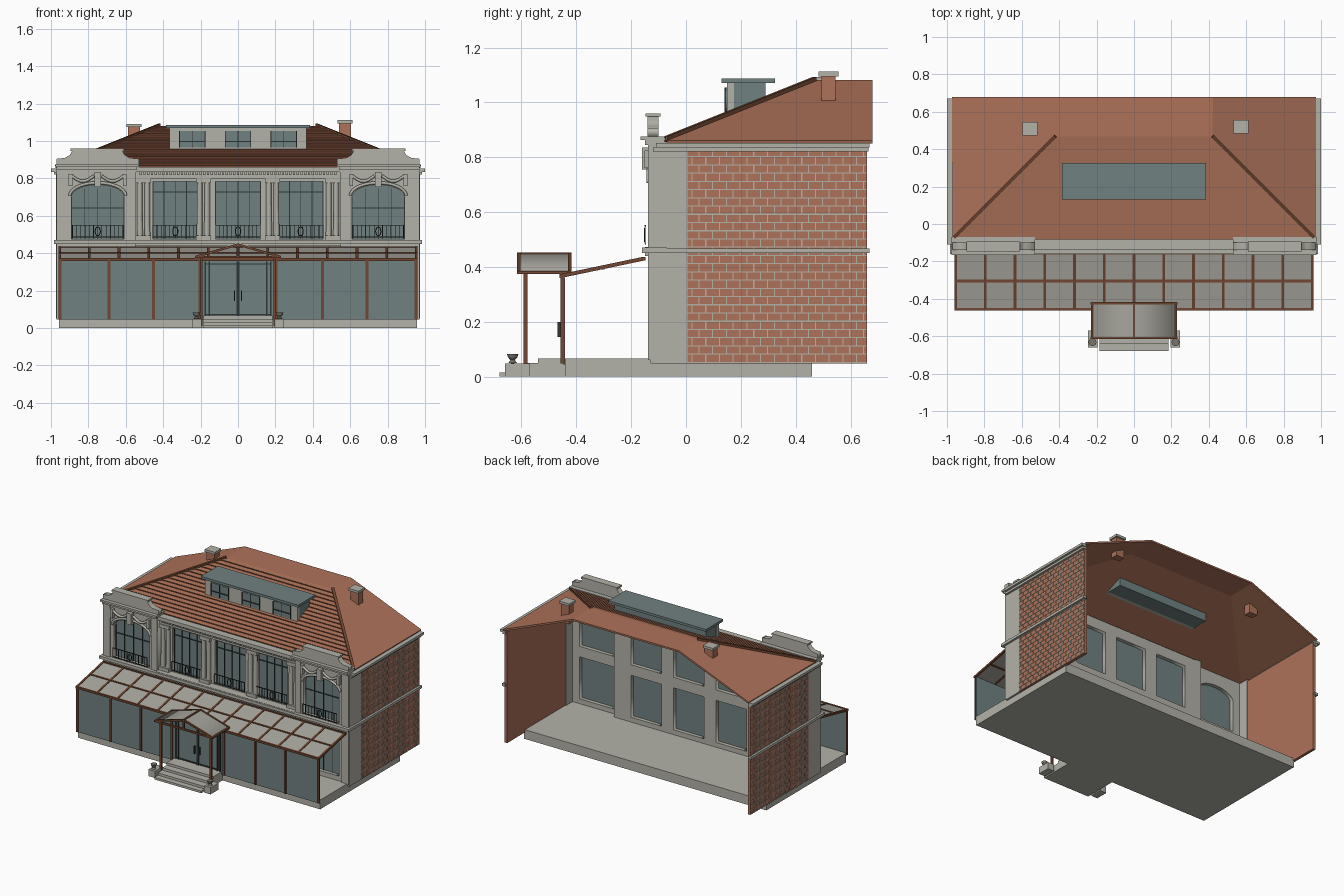
import bpy, bmesh, math
from mathutils import Vector, Matrix

if "Cube" in bpy.data.objects:
    bpy.data.objects.remove(bpy.data.objects["Cube"])


def material(name, *rgb):
    colour = [(c / 255) ** 2.2 for c in rgb] + [1]
    m = bpy.data.materials.new(name)
    m.use_nodes = True
    m.diffuse_color = colour
    m.node_tree.nodes["Principled BSDF"].inputs["Base Color"].default_value = colour
    return m


stone = material("pale stone", 178, 177, 167)
brick = material("terracotta", 172, 114, 90)
tile = material("dark terracotta", 146, 88, 68)
wood = material("brown wood", 112, 72, 52)
glass = material("grey glass", 112, 128, 128)
metal = material("dark metal", 50, 56, 56)
canopy_glass = material("canopy panel", 166, 164, 156)
urn_stone = material("weathered stone", 120, 116, 108)


def finish(name, mesh, mat, mirror=False):
    mesh.materials.clear()
    mesh.materials.append(mat)
    obj = bpy.data.objects.new(name, mesh)
    bpy.context.collection.objects.link(obj)
    if mirror:
        mod = obj.modifiers.new("Mirror", 'MIRROR')
        mod.use_mirror_merge = False
    return obj


def from_bmesh(name, bm, mat, mirror=False):
    bmesh.ops.recalc_face_normals(bm, faces=bm.faces)
    mesh = bpy.data.meshes.new(name)
    bm.to_mesh(mesh)
    bm.free()
    return finish(name, mesh, mat, mirror)


def boxes(name, mat, spans, mirror=False):
    """Each span is x0, x1, y0, y1, z0, z1."""
    bm = bmesh.new()
    for x0, x1, y0, y1, z0, z1 in spans:
        place = Matrix.Translation(((x0 + x1) / 2, (y0 + y1) / 2, (z0 + z1) / 2))
        size = Matrix.Diagonal((x1 - x0, y1 - y0, z1 - z0, 1))
        bmesh.ops.create_cube(bm, size=1, matrix=place @ size)
    return from_bmesh(name, bm, mat, mirror)


def bars(name, mat, pairs, thick, mirror=False):
    bm = bmesh.new()
    for p, q in pairs:
        p, q = Vector(p), Vector(q)
        turn = (q - p).to_track_quat('Z', 'Y').to_matrix().to_4x4()
        size = Matrix.Diagonal((thick, thick, (q - p).length, 1))
        bmesh.ops.create_cube(bm, size=1, matrix=Matrix.Translation((p + q) / 2) @ turn @ size)
    return from_bmesh(name, bm, mat, mirror)


def sheet(name, mat, polygons, thick=0, mirror=False):
    bm = bmesh.new()
    for poly in polygons:
        bm.faces.new([bm.verts.new(p) for p in poly])
    bmesh.ops.remove_doubles(bm, verts=bm.verts, dist=0.0001)
    obj = from_bmesh(name, bm, mat, mirror)
    if thick:
        mod = obj.modifiers.new("Solidify", 'SOLIDIFY')
        mod.thickness, mod.offset = thick, 0
    return obj


def curve_mesh(name, mat, curve, matrix, mirror):
    temp = bpy.data.objects.new("temp", curve)
    bpy.context.collection.objects.link(temp)
    graph = bpy.context.evaluated_depsgraph_get()
    mesh = bpy.data.meshes.new_from_object(temp.evaluated_get(graph))
    bpy.data.objects.remove(temp)
    mesh.transform(matrix)
    return finish(name, mesh, mat, mirror)


def add_spline(curve, points, closed):
    s = curve.splines.new('POLY')
    s.points.add(len(points) - 1)
    for point, co in zip(s.points, points):
        point.co = (*co, 1)
    s.use_cyclic_u = closed


def prism(name, mat, loops, y0, y1, mirror=False):
    """Fill x-z outlines (later loops are holes) between two depths."""
    curve = bpy.data.curves.new(name, 'CURVE')
    curve.dimensions, curve.fill_mode = '2D', 'BOTH'
    curve.extrude = (y1 - y0) / 2
    for loop in loops:
        add_spline(curve, [(x, z, 0) for x, z in loop], True)
    stand = Matrix.Translation((0, (y0 + y1) / 2, 0)) @ Matrix.Rotation(math.pi / 2, 4, 'X')
    return curve_mesh(name, mat, curve, stand, mirror)


def tube(name, mat, paths, radius, mirror=False):
    curve = bpy.data.curves.new(name, 'CURVE')
    curve.dimensions, curve.bevel_depth, curve.bevel_resolution = '3D', radius, 1
    for path in paths:
        add_spline(curve, path, False)
    return curve_mesh(name, mat, curve, Matrix(), mirror)


def opening(x0, x1, z0, z1, rise=0):
    if not rise:
        return [(x0, z0), (x1, z0), (x1, z1), (x0, z1)]
    mid, half = (x0 + x1) / 2, (x1 - x0) / 2
    arc = [math.pi * i / 14 for i in range(15)]
    return [(x0, z0), (x1, z0)] + [(mid + half * math.cos(a), z1 - rise + rise * math.sin(a)) for a in arc]


def window(name, x0, x1, z0, z1, y, rise=0, mirror=False, cols=4):
    """Glass pane with thin glazing bars."""
    prism(name + "_glass", glass, [opening(x0, x1, z0, z1, rise)], y, y + 0.008, mirror)
    top = z1 - rise
    spans = [(x0, x1, y - 0.005, y, top - 0.06, top - 0.054)]
    for i in range(cols + 1):
        x = x0 + (x1 - x0) * i / cols
        spans.append((x - 0.002, x + 0.002, y - 0.005, y, z0, top + (rise * 0.7 if 0 < i < cols else 0)))
    boxes(name + "_glazing_bars", metal, spans, mirror)


def railing(name, x0, x1, y, mirror=False):
    count = round((x1 - x0) / 0.022)
    xs = [x0 + (x1 - x0) * i / count for i in range(count + 1)]
    spans = [(x - 0.0015, x + 0.0015, y, y + 0.003, 0.48, 0.55) for x in xs]
    spans += [(x0, x1, y - 0.002, y + 0.004, z, z + 0.004) for z in (0.485, 0.548)]
    boxes(name, metal, spans, mirror)
    mid = (x0 + x1) / 2
    ring = [(mid + 0.014 * math.cos(a), y, 0.517 + 0.024 * math.sin(a)) for a in [i * math.pi / 6 for i in range(13)]]
    tube(name + "_ring", metal, [ring], 0.003, mirror)


# Floor slab, entrance steps, plinths and urns
boxes("floor_slab", stone, [(-0.957, 0.957, -0.44, 0.46, 0, 0.066)])
boxes("entrance_steps", stone, [(-0.185, 0.185, y, -0.43, 0, z) for y, z in
      ((-0.68, 0.015), (-0.64, 0.032), (-0.59, 0.049), (-0.54, 0.066))])
boxes("step_plinth", stone, [(0.195, 0.245, -0.66, -0.57, 0, 0.048)], True)
bm = bmesh.new()
profile = [(0.001, 0.048), (0.016, 0.05), (0.008, 0.06), (0.017, 0.07), (0.021, 0.083), (0.001, 0.083)]
line = [bm.verts.new((r, 0, z)) for r, z in profile]
edges = [bm.edges.new(pair) for pair in zip(line, line[1:])]
bmesh.ops.spin(bm, geom=line + edges, axis=(0, 0, 1), cent=(0, 0, 0), angle=math.tau, steps=12)
bmesh.ops.remove_doubles(bm, verts=bm.verts, dist=0.0001)
bmesh.ops.translate(bm, verts=bm.verts, vec=(0.222, -0.632, 0))
from_bmesh("urn", bm, urn_stone, True)

# Central front wall with its windows
centre = [(-0.455, -0.215), (-0.12, 0.12), (0.215, 0.455)]
upper = [opening(a, b, 0.475, 0.785) for a, b in centre]
lower = [opening(a, b, 0.1, 0.4) for a, b in centre]
prism("centre_wall", stone, [opening(-0.55, 0.55, 0.06, 0.85)] + upper + lower, -0.09, -0.03)
for label, (a, b) in zip(("right", "middle", "left"), centre):
    window(label + "_upper_window", a, b, 0.475, 0.785, -0.065)
    window(label + "_lower_window", a, b, 0.1, 0.4, -0.065)
    railing(label + "_railing", a, b, -0.1)

# Paired half columns with bases and capitals
bm = bmesh.new()
blocks = []
for cx in (0.185, 0.505):
    for x in (cx - 0.02, cx + 0.02):
        bmesh.ops.create_cone(bm, cap_ends=True, segments=12, radius1=0.016, radius2=0.014, depth=0.29,
                              matrix=Matrix.Translation((x, -0.095, 0.635)))
    blocks += [(cx - 0.04, cx + 0.04, -0.118, -0.08, 0.472, 0.495), (cx - 0.04, cx + 0.04, -0.115, -0.08, 0.775, 0.8)]
from_bmesh("half_columns", bm, stone, True)
boxes("column_blocks", stone, blocks, True)
boxes("centre_entablature", stone, [(-0.545, 0.545, -0.11, -0.03, 0.8, 0.835), (-0.545, 0.545, -0.135, -0.03, 0.835, 0.86)])
boxes("dentils", stone, [(x * 0.02 - 0.006, x * 0.02 + 0.006, -0.122, -0.1, 0.818, 0.835) for x in range(-26, 27)])

# Corner pavilions
prism("pavilion_wall", stone, [opening(0.545, 0.965, 0.06, 0.865), opening(0.61, 0.89, 0.475, 0.765, 0.065),
      opening(0.61, 0.89, 0.1, 0.4)], -0.13, -0.07, True)
window("arched_window", 0.61, 0.89, 0.475, 0.765, -0.105, 0.065, True)
window("pavilion_lower_window", 0.61, 0.89, 0.1, 0.4, -0.105, 0, True)
railing("pavilion_railing", 0.615, 0.885, -0.15, True)
boxes("pavilion_pilasters", stone, [(0.545, 0.59, -0.138, -0.03, 0.06, 0.865), (0.915, 0.968, -0.138, -0.1, 0.06, 0.865)], True)
boxes("pavilion_return", stone, [(0.945, 0.97, -0.13, 0.005, 0.047, 0.85)], True)
boxes("pavilion_cornice", stone, [(0.53, 0.975, -0.165, -0.07, 0.862, 0.876), (0.54, 0.97, -0.15, -0.07, 0.845, 0.862)], True)
prism("parapet", stone, [[(0.53, 0.876), (0.97, 0.876), (0.97, 0.905), (0.925, 0.91), (0.9, 0.925), (0.885, 0.95),
      (0.62, 0.95), (0.605, 0.925), (0.58, 0.91), (0.53, 0.905)]], -0.14, -0.1, True)
boxes("parapet_cap", stone, [(0.61, 0.895, -0.147, -0.093, 0.948, 0.96)], True)

# Hood moulding, keystone and swags over the arched windows
hood = [(x, -0.135, z) for x, z in opening(0.6, 0.9, 0.6, 0.777, 0.07)[2:]]
tube("arch_hood", stone, [hood], 0.009, True)
boxes("keystone", stone, [(0.732, 0.768, -0.16, -0.13, 0.755, 0.835)], True)


def swag(x0, x1):
    return [(x0 + (x1 - x0) * t / 8, -0.142, 0.815 - 0.03 * math.sin(math.pi * t / 8)) for t in range(9)]


tube("swags", stone, [swag(0.61, 0.73), swag(0.77, 0.89)], 0.009, True)
boxes("swag_brackets", stone, [(x - 0.01, x + 0.01, -0.152, -0.13, 0.76, 0.825) for x in (0.605, 0.895)], True)

# Belt course, side bands and eaves
boxes("front_belt", stone, [(-0.985, 0.985, -0.16, -0.07, 0.45, 0.47), (-0.55, 0.55, -0.15, -0.03, 0.44, 0.472)])
boxes("side_bands", stone, [(0.96, 0.985, -0.15, 0.67, 0.45, 0.468), (0.96, 0.985, -0.12, 0.665, 0.82, 0.835),
      (0.96, 1, -0.11, 0.67, 0.835, 0.852)], True)

# Brick side walls with mortar joints
boxes("side_wall", brick, [(0.95, 0.97, 0.005, 0.66, 0.047, 0.84)], True)
joints = []
for row in range(26):
    z = 0.05 + row * 0.03
    joints.append((0.965, 0.9725, 0.005, 0.66, z, z + 0.004))
    for i in range(13):
        y = 0.02 + i * 0.05 + row % 2 * 0.025
        joints.append((0.965, 0.9725, y, y + 0.004, z, z + 0.03))
boxes("mortar_joints", stone, joints, True)

# Open-backed hipped roof with stepped tile courses
corner, peak, back = (0.97, -0.08, 0.855), (0.42, 0.47, 1.075), (0.42, 0.68, 1.075)


def flip(p):
    return (-p[0], p[1], p[2])


eave = (0.97, 0.68, 0.855)
sheet("roof", brick, [[flip(corner), corner, peak, flip(peak)], [corner, eave, back, peak],
      [flip(corner), flip(peak), flip(back), flip(eave)], [flip(peak), peak, back, flip(back)]], 0.012)
tops, risers = [], []
rows = 18


def course(t, lift):
    p = Vector(corner).lerp(Vector(peak), t) + Vector((0, -0.3, 0.95)) * lift
    return tuple(p), flip(p)


for i in range(rows):
    low, high = course(i / rows, 0.014), course((i + 1) / rows, 0.006)
    tops.append([low[1], low[0], high[0], high[1]])
    foot = course(i / rows, 0.004)
    risers.append([foot[1], foot[0], low[0], low[1]])
sheet("tile_courses", brick, tops)
sheet("tile_edges", tile, risers)
bars("hip_cap", wood, [((0.97, -0.08, 0.864), (0.42, 0.47, 1.084))], 0.018, True)

# Dormer with three windows
boxes("dormer_front", stone, [(-0.365, 0.365, 0.15, 0.175, 0.94, 1.07)])
boxes("dormer_cheeks", glass, [(-0.36, 0.36, 0.175, 0.29, 0.94, 1.07)])
boxes("dormer_roof", glass, [(-0.385, 0.385, 0.13, 0.325, 1.07, 1.087)])
for label, x in (("right", -0.245), ("middle", 0), ("left", 0.245)):
    window(label + "_dormer_window", x - 0.068, x + 0.068, 0.965, 1.055, 0.146, cols=2)

# Chimneys
for label, x, y, top in (("left", 0.573, 0.52, 1.1), ("right", -0.555, 0.51, 1.08)):
    boxes(label + "_chimney", brick, [(x - 0.032, x + 0.032, y - 0.026, y + 0.026, 0.96, top)])
    boxes(label + "_chimney_cap", stone, [(x - 0.04, x + 0.04, y - 0.036, y + 0.036, top - 0.005, top + 0.012)])

# Glazed veranda: panes, posts, sloping canopy
boxes("veranda_glass", glass, [(-0.955, 0.955, -0.449, -0.441, 0.045, 0.362)])
boxes("veranda_posts", wood, [(x - 0.007, x + 0.007, -0.457, -0.443, 0.047, 0.365) for x in (0.205, 0.452, 0.69, 0.952)], True)
front, rear = (-0.455, 0.367), (-0.155, 0.43)
sheet("canopy_panels", canopy_glass, [[(-0.955, *front), (0.955, *front), (0.955, *rear), (-0.955, *rear)]], 0.006)
middle = (-0.305, 0.3985)
rafters = [((i * 0.159, *front), (i * 0.159, *rear)) for i in range(-6, 7)]
purlins = [((-0.96, *p), (0.96, *p)) for p in (front, middle, rear)]
bars("canopy_frame", wood, rafters + purlins, 0.014)

# Double entrance door
spans = [(x - 0.004, x + 0.004, -0.456, -0.446, 0.066, 0.355) for x in (0.004, 0.155, 0.175)]
spans += [(0, 0.18, -0.456, -0.446, z, z + 0.006) for z in (0.07, 0.34)]
spans.append((0.016, 0.022, -0.468, -0.456, 0.145, 0.2))
boxes("door_frame", metal, spans, True)

# Gabled entrance porch
prism("porch_roof", canopy_glass, [[(-0.225, 0.376), (0, 0.44), (0.225, 0.376), (0.225, 0.384), (0, 0.449), (-0.225, 0.384)]], -0.612, -0.422)
frame = [((0.23, y, 0.38), (0, y, 0.447)) for y in (-0.61, -0.424)]
frame += [((0, y, 0.38), (0.22, y, 0.38)) for y in (-0.61, -0.424)]
frame += [((0.225, -0.615, 0.38), (0.225, -0.42, 0.38)), ((0, -0.615, 0.447), (0, -0.42, 0.447)),
          ((0, -0.61, 0.38), (0, -0.61, 0.44))]
bars("porch_frame", wood, frame, 0.012, True)
boxes("porch_posts", wood, [(0.19, 0.204, -0.592, -0.578, 0.01, 0.38)], True)
